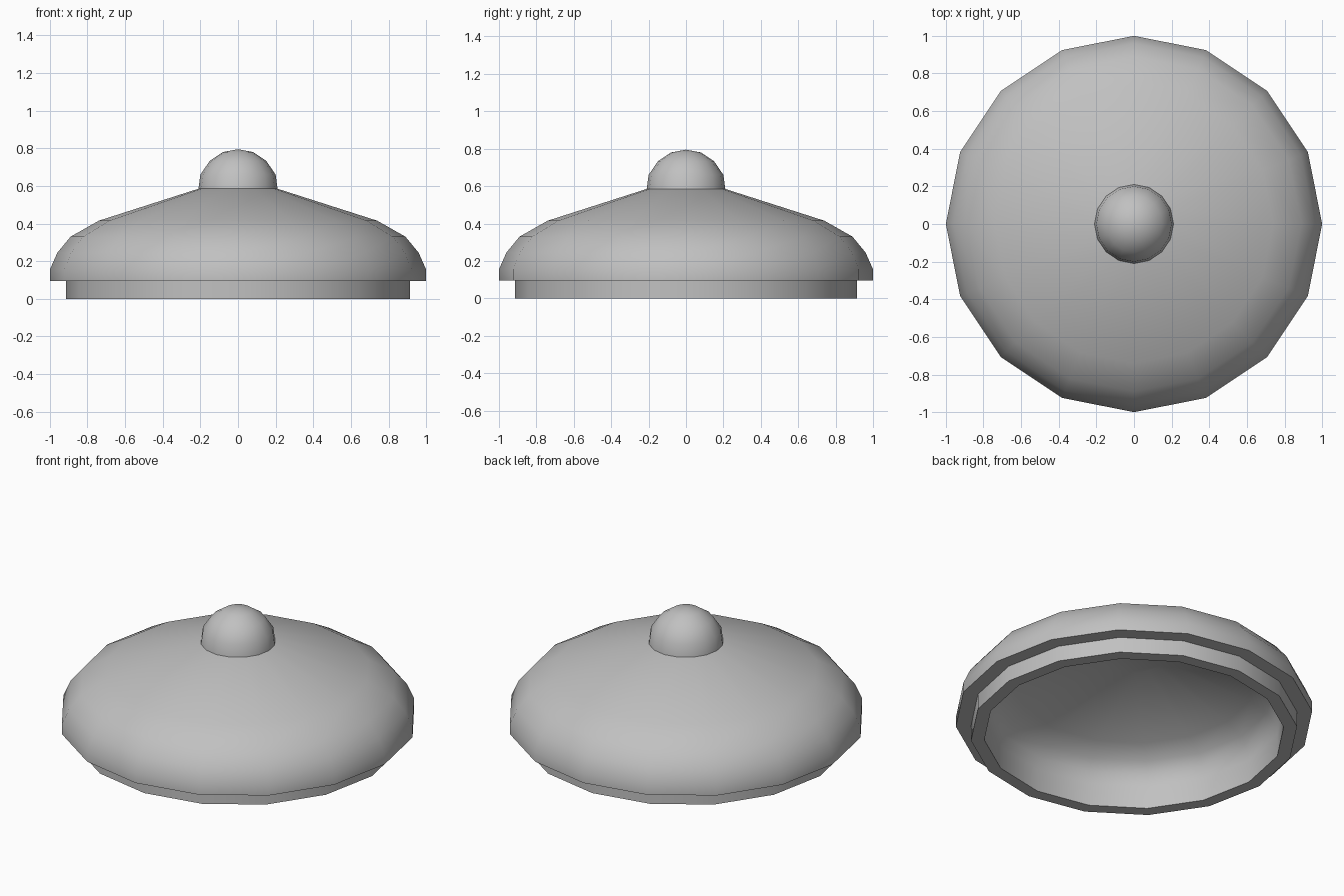
import bpy
import bmesh
import math

SIDES = 16

cube = bpy.data.objects.get("Cube")
if cube:
    bpy.data.objects.remove(cube, do_unlink=True)

grey = bpy.data.materials.new("plain grey")
grey.use_nodes = True
colour = (0.53, 0.53, 0.53, 1)
grey.diffuse_color = colour
grey.node_tree.nodes["Principled BSDF"].inputs["Base Color"].default_value = colour


def lathe(name, profile, sharp_angle):
    """Spin a (radius, height) profile round the z axis."""
    bm = bmesh.new()
    verts = [bm.verts.new((r, 0, z)) for r, z in profile]
    edges = [bm.edges.new(pair) for pair in zip(verts, verts[1:])]
    bmesh.ops.spin(bm, geom=verts + edges, cent=(0, 0, 0), axis=(0, 0, 1),
                   angle=math.tau, steps=SIDES, use_merge=True)
    bmesh.ops.remove_doubles(bm, verts=bm.verts, dist=0.0005)
    bmesh.ops.recalc_face_normals(bm, faces=bm.faces)
    mesh = bpy.data.meshes.new(name)
    bm.to_mesh(mesh)
    bm.free()
    mesh.materials.append(grey)
    obj = bpy.data.objects.new(name, mesh)
    bpy.context.collection.objects.link(obj)
    bpy.ops.object.select_all(action="DESELECT")
    obj.select_set(True)
    bpy.context.view_layer.objects.active = obj
    bpy.ops.object.shade_smooth_by_angle(angle=math.radians(sharp_angle))
    return obj


# Hollow lid: inside surface, seating lip, overhanging rim, sloping top
inside = [(0, 0.49), (0.17, 0.49), (0.68, 0.33), (0.78, 0.27), (0.825, 0.21), (0.84, 0.14)]
lip = [(0.84, 0), (0.915, 0), (0.915, 0.095)]
outside = [(1, 0.095), (1, 0.155), (0.96, 0.245), (0.89, 0.33), (0.74, 0.415),
           (0.21, 0.585), (0, 0.585)]
lathe("lid", inside + lip + outside, 35)

# Domed knob
lathe("knob", [(0, 0.58), (0.21, 0.585), (0.2, 0.66), (0.15, 0.733), (0.08, 0.78), (0, 0.795)], 40)
